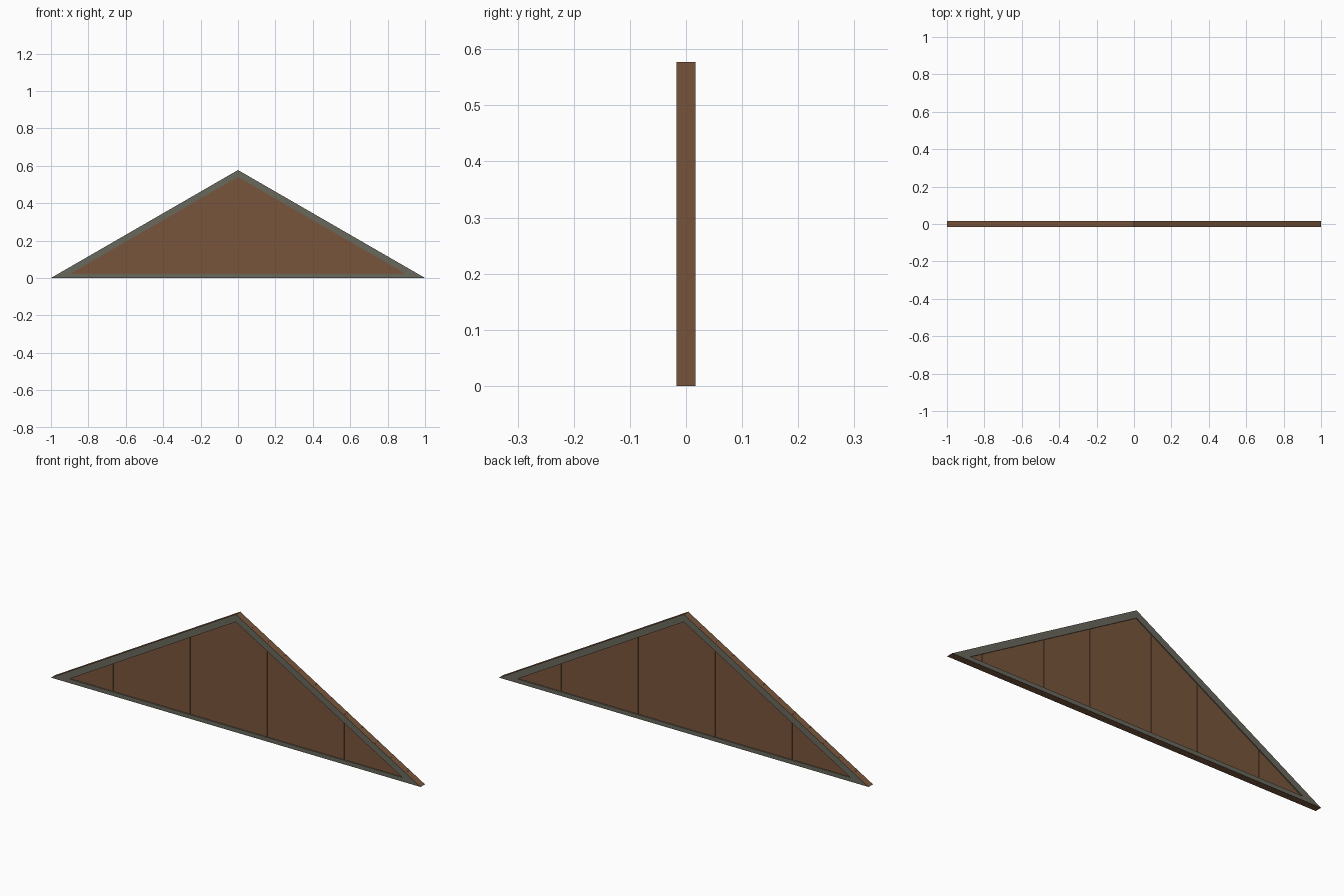
import bpy, bmesh
from mathutils import Vector

if "Cube" in bpy.data.objects:
    bpy.data.objects.remove(bpy.data.objects["Cube"])

H = 0.577            # gable height
PANEL, OUT = 0.012, 0.017   # half thickness of boards / of the trimmed panel
COUNT = 24           # vertical boards


def material(name, rgb):
    m = bpy.data.materials.new(name)
    m.diffuse_color = (*rgb, 1)
    m.use_nodes = True
    m.node_tree.nodes["Principled BSDF"].inputs["Base Color"].default_value = m.diffuse_color
    return m


brown = material("brown wood", (0.190, 0.091, 0.044))
grey = material("grey trim", (0.142, 0.138, 0.110))


def prism(bm, outline, y0, y1):
    """Extrude an (x, z) outline from y0 to y1."""
    a = [bm.verts.new((x, y0, z)) for x, z in outline]
    b = [bm.verts.new((x, y1, z)) for x, z in outline]
    n = len(a)
    bm.faces.new(a)
    bm.faces.new(b[::-1])
    for i in range(n):
        j = (i + 1) % n
        bm.faces.new((a[j], a[i], b[i], b[j]))


def finish(bm, name, mats):
    bmesh.ops.recalc_face_normals(bm, faces=bm.faces[:])
    me = bpy.data.meshes.new(name)
    bm.to_mesh(me)
    bm.free()
    for m in mats:
        me.materials.append(m)
    ob = bpy.data.objects.new(name, me)
    bpy.context.collection.objects.link(ob)
    return ob


def roof(x):
    return H * (1 - abs(x))


# Vertical boards, cut to the slope, with hairline seams
bm = bmesh.new()
step, gap = 2 / COUNT, 0.0004
for i in range(COUNT):
    x0, x1 = -1 + i * step, -1 + (i + 1) * step
    x0 += gap if i else 0
    x1 -= gap if i < COUNT - 1 else 0
    pts = [(x0, 0), (x1, 0), (x1, roof(x1)), (x0, roof(x0))]
    pts = [p for k, p in enumerate(pts) if k < 2 or p[1] > 1e-6]
    prism(bm, pts, -PANEL, PANEL)
finish(bm, "wall_boards", [brown])

# Solid core closing the seams
bm = bmesh.new()
prism(bm, [(-0.998, 0.0005), (0.998, 0.0005), (0, H - 0.0005)], -0.010, 0.010)
finish(bm, "wall_core", [brown])

# Mitred trim on both faces: sill and two rakes, outer edges left brown
SILL, RAKE = 0.02, 0.037
corner = 1 - (SILL + RAKE) / H
outer = [(-1, 0), (1, 0), (0, H)]
inner = [(-corner, SILL), (corner, SILL), (0, H - RAKE)]
slope = Vector((H, 0, 1)).normalized()
for side, sign in (("front", -1), ("back", 1)):
    for k, part in enumerate(("sill", "right_rake", "left_rake")):
        j = (k + 1) % 3
        bm = bmesh.new()
        prism(bm, [outer[k], outer[j], inner[j], inner[k]], sign * PANEL, sign * OUT)
        ob = finish(bm, f"{side}_{part}", [grey, brown])
        for p in ob.data.polygons:
            n = p.normal
            up = Vector((abs(n.x), 0, n.z)).dot(slope)
            edge_on = up > 0.99 if k else n.z < -0.99
            p.material_index = 1 if edge_on else 0
